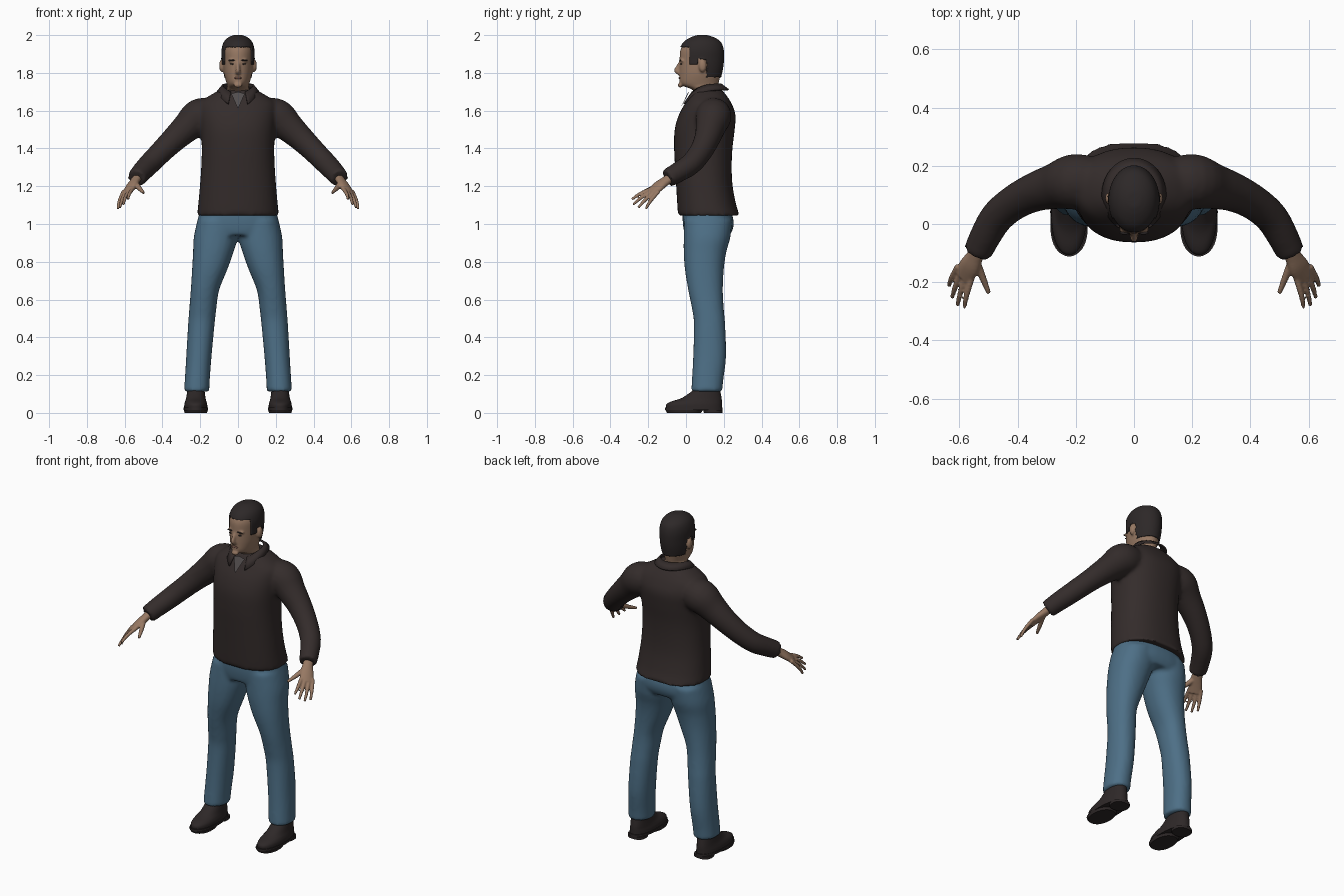
import bpy, bmesh
from math import sin, cos, pi, radians
from mathutils import Vector, Matrix

if "Cube" in bpy.data.objects:
    bpy.data.objects.remove(bpy.data.objects["Cube"], do_unlink=True)


def material(name, rgb):
    mat = bpy.data.materials.new(name)
    mat.use_nodes = True
    colour = (*rgb, 1.0)
    mat.diffuse_color = colour
    shader = mat.node_tree.nodes["Principled BSDF"]
    shader.inputs["Base Color"].default_value = colour
    shader.inputs["Roughness"].default_value = 0.8
    return mat


SHIRT = material("dark brown cloth", (0.034, 0.025, 0.024))
DENIM = material("blue denim", (0.075, 0.16, 0.24))
SKIN = material("skin", (0.31, 0.19, 0.125))
LIP = material("lip", (0.19, 0.095, 0.07))
HAIR = material("dark hair", (0.026, 0.021, 0.021))
LEATHER = material("dark leather", (0.027, 0.021, 0.021))
UNDER = material("grey undershirt", (0.085, 0.075, 0.075))


def smooth_sections(sections, steps=4):
    """Catmull-Rom interpolation between neighbouring sections."""
    out = []
    last = len(sections) - 1
    for i in range(last):
        a, b, c, d = (sections[min(max(k, 0), last)] for k in (i - 1, i, i + 1, i + 2))
        for s in range(steps):
            t = s / steps
            out.append([q + 0.5 * t * (r - p + t * (2 * p - 5 * q + 4 * r - w + t * (3 * (q - r) + w - p)))
                        for p, q, r, w in zip(a, b, c, d)])
    out.append(list(sections[last]))
    return out


def skin_rings(bm, rings):
    """Bridge rings of points into one closed body."""
    loops = [[bm.verts.new(p) for p in ring] for ring in rings]
    count = len(loops[0])
    for low, high in zip(loops, loops[1:]):
        for i in range(count):
            j = (i + 1) % count
            bm.faces.new((low[i], low[j], high[j], high[i]))
    bm.faces.new(loops[0][::-1])
    bm.faces.new(loops[-1])


def stack(bm, sections, power=2.0, side=1, steps=4, count=40):
    """Upright body from sections (z, x min, x max, y front, y back)."""
    def bend(v):
        return (1 if v > 0 else -1) * abs(v) ** (2 / power)
    rings = []
    for z, x0, x1, y0, y1 in smooth_sections(sections, steps):
        rings.append([(side * ((x0 + x1) / 2 + (x1 - x0) / 2 * bend(cos(a))),
                       (y0 + y1) / 2 + (y1 - y0) / 2 * bend(sin(a)), z)
                      for a in (2 * pi * i / count for i in range(count))])
    skin_rings(bm, rings)


def limb(bm, sections, side=1, across=(0, 0, 1), count=20):
    """Tube along a path of (x, y, z, radius across, radius thick)."""
    path = smooth_sections(sections)
    points = [Vector((side * p[0], p[1], p[2])) for p in path]
    hint = Vector((side * across[0], across[1], across[2]))
    rings = []
    for i, p in enumerate(points):
        tangent = (points[min(i + 1, len(points) - 1)] - points[max(i - 1, 0)]).normalized()
        u = (hint - tangent * hint.dot(tangent)).normalized()
        v = tangent.cross(u)
        rings.append([p + u * path[i][3] * cos(a) + v * path[i][4] * sin(a)
                      for a in (2 * pi * k / count for k in range(count))])
    skin_rings(bm, rings)


def ball(bm, centre, radii):
    bmesh.ops.create_uvsphere(bm, u_segments=16, v_segments=10, radius=1,
                              matrix=Matrix.Translation(centre) @ Matrix.Diagonal((*radii, 1)))


def finish(bm, name, mat, voxel=0, smooth=5):
    """Make an object; with a voxel size its bodies fuse into one skin."""
    bmesh.ops.recalc_face_normals(bm, faces=bm.faces)
    mesh = bpy.data.meshes.new(name)
    bm.to_mesh(mesh)
    bm.free()
    mesh.materials.append(mat)
    obj = bpy.data.objects.new(name, mesh)
    bpy.context.collection.objects.link(obj)
    if voxel:
        fuse = obj.modifiers.new("fuse", 'REMESH')
        fuse.mode = 'VOXEL'
        fuse.voxel_size = voxel
        fuse.use_smooth_shade = True
        relax = obj.modifiers.new("relax", 'SMOOTH')
        relax.factor = 0.5
        relax.iterations = smooth
    else:
        bpy.ops.object.select_all(action='DESELECT')
        obj.select_set(True)
        bpy.context.view_layer.objects.active = obj
        bpy.ops.object.shade_smooth_by_angle(angle=radians(40))
    return obj


# Shirt: torso and both sleeves fused
bm = bmesh.new()
torso = [(1.045, .217, -.042, .285), (1.1, .211, -.046, .266), (1.2, .202, -.052, .247),
         (1.3, .195, -.058, .242), (1.4, .192, -.063, .246), (1.5, .197, -.06, .258),
         (1.58, .205, -.037, .262), (1.64, .2, -.004, .24), (1.68, .15, .02, .215), (1.71, .095, .04, .19)]
stack(bm, [(z, -w, w, f, b) for z, w, f, b in torso], power=2.3)
sleeve = [(.13, .145, 1.58, .085), (.205, .145, 1.568, .096), (.27, .13, 1.512, .08), (.34, .11, 1.447, .068),
          (.41, .075, 1.378, .061), (.47, .025, 1.317, .058), (.51, -.04, 1.275, .054), (.538, -.098, 1.242, .05)]
for side in (1, -1):
    limb(bm, [(*s, s[3]) for s in sleeve], side)
finish(bm, "shirt", SHIRT, 0.011)

# Collar: folded band around the neck, open at the front
bm = bmesh.new()
pairs = []
for degrees in range(-152, 153, 8):
    a = radians(degrees)
    drop = ((1 - cos(a)) / 2) ** 3
    pairs.append((bm.verts.new((.08 * sin(a), .105 + .08 * cos(a), 1.74 - .05 * drop)),
                  bm.verts.new((.108 * sin(a), .1 + .125 * cos(a), 1.71 - .09 * drop))))
for (a, b), (c, d) in zip(pairs, pairs[1:]):
    bm.faces.new((a, b, d, c))
collar = finish(bm, "collar", SHIRT)
thick = collar.modifiers.new("cloth", 'SOLIDIFY')
thick.thickness = 0.009
thick.offset = 0

# Undershirt showing in the open neck
bm = bmesh.new()
bm.faces.new([bm.verts.new(p) for p in
              ((0, -.03, 1.61), (.036, .012, 1.69), (0, .012, 1.7), (-.036, .012, 1.69))])
finish(bm, "undershirt_neck", UNDER)

# Jeans: hips and both legs fused
bm = bmesh.new()
stack(bm, [(z, -w, w, f, b) for z, w, f, b in
           [(1.1, .195, -.015, .225), (1.03, .212, -.018, .25), (.98, .224, -.014, .25), (.94, .225, -.005, .232)]],
      power=2.4)
leg = [(1.02, .0, .215, -.01, .245), (.93, .002, .234, -.012, .235), (.85, .024, .238, -.012, .213),
       (.76, .056, .243, -.006, .2), (.65, .1, .25, .012, .195), (.55, .115, .258, .032, .2),
       (.47, .124, .264, .042, .207), (.3, .14, .274, .038, .212), (.17, .15, .282, .031, .197),
       (.112, .152, .286, .028, .192)]
for side in (1, -1):
    stack(bm, leg, power=2.2, side=side)
finish(bm, "jeans", DENIM, 0.011, 4)

# Shoes: upper, welt, front sole and heel
for side, label in ((1, "left"), (-1, "right")):
    bm = bmesh.new()
    stack(bm, [(.024, .162, .285, -.105, .19), (.045, .163, .284, -.104, .19), (.06, .167, .28, -.08, .19),
               (.08, .172, .274, -.02, .188), (.125, .178, .268, .045, .18)], 2.2, side)
    stack(bm, [(.014, .158, .288, -.112, .194), (.028, .158, .288, -.112, .194)], 2.2, side, 1)
    stack(bm, [(0, .164, .282, -.1, .08), (.016, .159, .287, -.11, .09)], 2.2, side, 1)
    stack(bm, [(0, .17, .276, .095, .192), (.016, .17, .276, .09, .193)], 2.6, side, 1)
    finish(bm, label + "_shoe", LEATHER)

# Hands: palm, four fingers and thumb
finger_tips = [(.583, -.287, 1.13), (.607, -.281, 1.102), (.625, -.253, 1.086), (.636, -.213, 1.08)]
index_knuckle = Vector((.558, -.19, 1.182))
little_knuckle = Vector((.61, -.156, 1.158))
spread = little_knuckle - index_knuckle
for side, label in ((1, "left"), (-1, "right")):
    bm = bmesh.new()
    limb(bm, [(.53, -.075, 1.25, .028, .023), (.546, -.11, 1.226, .03, .022), (.565, -.145, 1.2, .038, .02),
              (.588, -.182, 1.165, .038, .014)], side, spread)
    for i, tip in enumerate(finger_tips):
        tip = Vector(tip)
        base = index_knuckle + spread * i / 3
        base -= (tip - base) * 0.2
        middle = base.lerp(tip, 0.6) + Vector((.004, -.002, .005))
        limb(bm, [(*base, .011, .011), (*middle, .01, .01), (*tip, .007, .007)], side, spread, 12)
    limb(bm, [(.543, -.13, 1.215, .016, .015), (.52, -.185, 1.187, .013, .012), (.499, -.238, 1.165, .008, .008)],
         side, spread, 12)
    finish(bm, label + "_hand", SKIN, 0.005, 3)

# Head with neck, nose and ears
bm = bmesh.new()
skull = [(1.6, .064, .04, .16), (1.69, .063, .045, .165), (1.715, .06, .025, .167), (1.732, .057, -.018, .17),
         (1.75, .062, -.034, .174), (1.79, .073, -.035, .183), (1.83, .078, -.035, .191), (1.87, .08, -.034, .195),
         (1.92, .081, -.03, .194), (1.96, .07, -.008, .18), (1.983, .047, .028, .145), (1.994, .02, .06, .11)]
stack(bm, [(z, -w, w, f, b) for z, w, f, b in skull])
limb(bm, [(0, -.028, 1.86, .008, .008), (0, -.044, 1.83, .011, .01), (0, -.05, 1.812, .013, .013),
          (0, -.036, 1.8, .012, .015)], 1, (0, 1, 0), 12)
for side in (1, -1):
    ball(bm, (side * .086, .088, 1.838), (.014, .021, .034))
    ball(bm, (side * .032, -.022, 1.865), (.022, .01, .007))
ball(bm, (0, -.031, 1.735), (.024, .012, .014))
head = finish(bm, "head", SKIN, 0.006, 4)

# Hair: shell lifted from the scalp above the hairline
depsgraph = bpy.context.evaluated_depsgraph_get()
scalp = bpy.data.meshes.new_from_object(head.evaluated_get(depsgraph))
bm = bmesh.new()
bm.from_mesh(scalp)
bpy.data.meshes.remove(scalp)


def is_bare(face):
    c = face.calc_center_median()
    ear = abs(c.x) > .079 and c.z < 1.872 and .06 < c.y < .115
    hairy = c.z > 1.937 or (c.z > 1.845 and c.y > .022) or (c.z > 1.778 and c.y > .108)
    return ear or not hairy


bmesh.ops.delete(bm, geom=[f for f in bm.faces if is_bare(f)], context='FACES')
hair = finish(bm, "hair", HAIR)
shell = hair.modifiers.new("volume", 'SOLIDIFY')
shell.thickness = 0.013
shell.offset = 0

# Brows, eyes and lips
for side, label in ((1, "left"), (-1, "right")):
    for part, centre, radii in (("brow", (.033, -.031, 1.867), (.018, .005, .0035)),
                                ("eye", (.031, -.026, 1.847), (.012, .005, .004))):
        bm = bmesh.new()
        ball(bm, (side * centre[0], *centre[1:]), radii)
        finish(bm, label + "_" + part, HAIR)
bm = bmesh.new()
ball(bm, (0, -.033, 1.773), (.022, .006, .006))
finish(bm, "lips", LIP)
